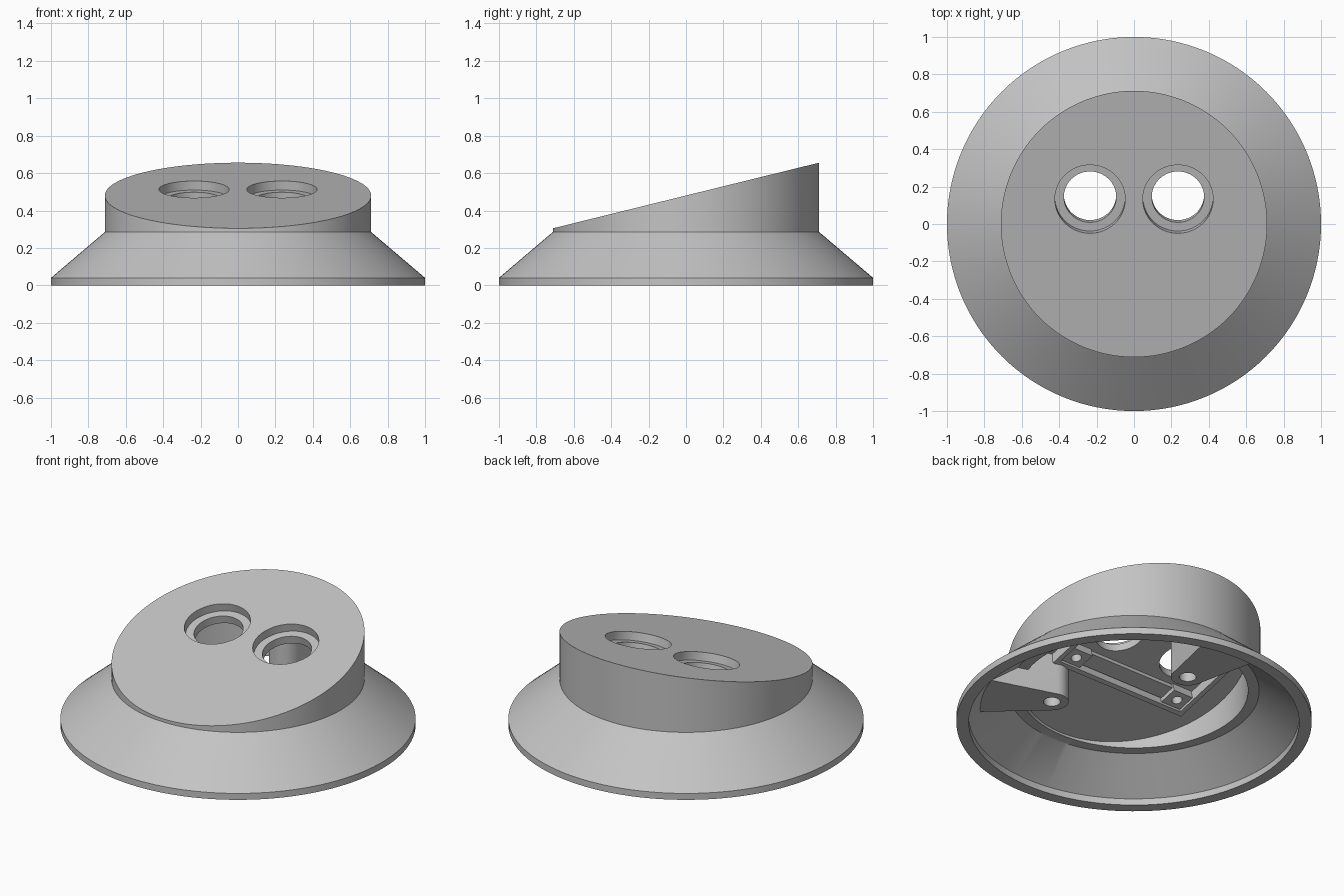
import bpy, bmesh, math
from mathutils import Matrix, Vector

cube = bpy.data.objects.get("Cube")
if cube:
    bpy.data.objects.remove(cube, do_unlink=True)

grey = bpy.data.materials.new("plain grey")
grey.use_nodes = True
GREY = (0.55, 0.55, 0.55, 1)
grey.diffuse_color = GREY
grey.node_tree.nodes["Principled BSDF"].inputs["Base Color"].default_value = GREY

SLOPE = math.atan(0.2465)                      # tilt of the top face
NORMAL = Vector((0, -math.sin(SLOPE), math.cos(SLOPE)))
TILT = Matrix.Translation((0, 0.133, 0.513)) @ Matrix.Rotation(SLOPE, 4, 'X')
PLATE = 0.1                                    # top plate thickness


def finish(name, bm):
    bmesh.ops.recalc_face_normals(bm, faces=bm.faces)
    mesh = bpy.data.meshes.new(name)
    bm.to_mesh(mesh)
    bm.free()
    mesh.materials.append(grey)
    obj = bpy.data.objects.new(name, mesh)
    bpy.context.collection.objects.link(obj)
    return obj


def prism(name, outline, z0, z1, matrix=Matrix()):
    """Extrude a flat outline from z0 to z1, then place it."""
    bm = bmesh.new()
    face = bm.faces.new([bm.verts.new((x, y, z0)) for x, y in outline])
    ext = bmesh.ops.extrude_face_region(bm, geom=[face])["geom"]
    bmesh.ops.translate(bm, vec=(0, 0, z1 - z0),
                        verts=[v for v in ext if isinstance(v, bmesh.types.BMVert)])
    bm.transform(matrix)
    return finish(name, bm)


def circle(cx, cy, r, n=48):
    return [(cx + r * math.cos(math.tau * i / n), cy + r * math.sin(math.tau * i / n))
            for i in range(n)]


def box(x0, x1, y0, y1):
    return [(x0, y0), (x1, y0), (x1, y1), (x0, y1)]


def turned(name, profile, depth, n=128):
    """Revolve a profile into a solid and slice it with the tilted plane."""
    bm = bmesh.new()
    rings = [[bm.verts.new((x, y, z)) for x, y in circle(0, 0, r, n)] for r, z in profile]
    for a, b in zip(rings, rings[1:]):
        for i in range(n):
            j = (i + 1) % n
            bm.faces.new((a[i], a[j], b[j], b[i]))
    bm.faces.new(rings[0])
    bm.faces.new(rings[-1])
    cut = bmesh.ops.bisect_plane(bm, geom=bm.verts[:] + bm.edges[:] + bm.faces[:],
                                 plane_co=TILT @ Vector((0, 0, -depth)),
                                 plane_no=NORMAL, clear_outer=True)
    bmesh.ops.holes_fill(bm, edges=[e for e in bm.edges if e.is_boundary], sides=0)
    return finish(name, bm)


def subtract(target, cutter):
    cutter.hide_render = True
    mod = target.modifiers.new("cut", 'BOOLEAN')
    mod.operation, mod.solver, mod.object = 'DIFFERENCE', 'EXACT', cutter
    bpy.context.view_layer.objects.active = target
    bpy.ops.object.modifier_apply(modifier=mod.name)
    bpy.data.objects.remove(cutter, do_unlink=True)


# Flared housing and the hollow inside it
housing = turned("housing", [(1, 0), (1, 0.04), (0.712, 0.285), (0.712, 1)], 0)
hollow = turned("hollow", [(0.93, -0.1), (0.93, 0.04), (0.705, 0.205),
                           (0.642, 0.205), (0.642, 1)], PLATE)

# Three screw posts with rounded inner ends, widening toward the wall
for k in range(3):
    turn = Matrix.Rotation(math.radians(90 + 120 * k), 4, 'Z')
    arc = [(0.47 + 0.095 * math.cos(t), 0.095 * math.sin(t))
           for t in (math.radians(100 + 10 * i) for i in range(17))]
    post = prism("screw_post", [(1.05, 0.225)] + arc + [(1.05, -0.225)], 0.087, 1, turn)
    subtract(hollow, post)

# Rectangular mounting frame under the tilted plate
for x0, x1, y0, y1 in ((-0.47, 0.47, -0.33, -0.3), (-0.47, 0.47, 0.28, 0.31),
                       (-0.47, -0.44, -0.31, 0.29), (0.44, 0.47, -0.31, 0.29)):
    subtract(hollow, prism("frame_wall", box(x0, x1, y0, y1), -0.16, 0.1, TILT))
# Front ledge with a screw boss at each end
subtract(hollow, prism("ledge", box(-0.32, 0.32, -0.29, -0.19), -0.125, 0.1, TILT))
for side in (-1, 1):
    xs = sorted((side * 0.3, side * 0.435))
    subtract(hollow, prism("boss", box(*xs, -0.295, -0.18), -0.15, 0.1, TILT))

subtract(housing, hollow)

# Stepped round openings and boss screw holes
for side in (-1, 1):
    x = side * 0.235
    subtract(housing, prism("counterbore", circle(x, 0, 0.188, 64), -0.05, 0.1, TILT))
    subtract(housing, prism("opening", circle(x, 0, 0.14, 64), -0.12, 0.05, TILT))
    subtract(housing, prism("boss_hole", circle(side * 0.37, -0.24, 0.03, 24),
                            -0.2, -0.07, TILT))

# Blind screw holes in the posts
for k in range(3):
    a = math.radians(90 + 120 * k)
    subtract(housing, prism("post_hole", circle(0.47 * math.cos(a), 0.47 * math.sin(a),
                                                0.048, 32), 0, 0.28))

bpy.ops.object.select_all(action='DESELECT')
housing.select_set(True)
bpy.context.view_layer.objects.active = housing
bpy.ops.object.shade_smooth_by_angle(angle=math.radians(25))
